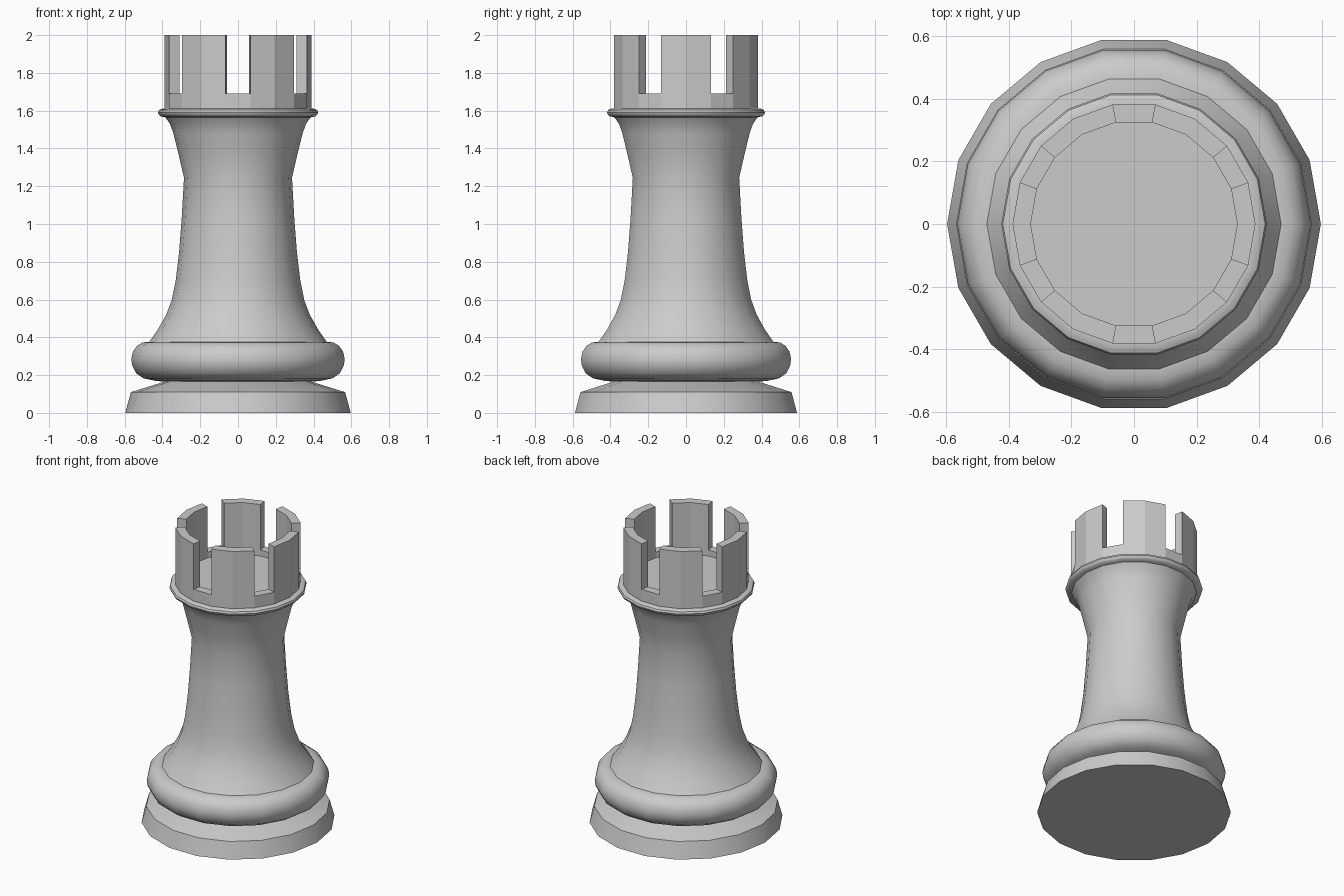
import bpy, bmesh, math

if "Cube" in bpy.data.objects:
    bpy.data.objects.remove(bpy.data.objects["Cube"])

SIDES = 18


def lathe(bm, profile):
    """Revolve (radius, z) points around z; returns a list of face bands."""
    rings = []
    for r, z in profile:
        rings.append([bm.verts.new((r * math.cos(2 * math.pi * i / SIDES),
                                    r * math.sin(2 * math.pi * i / SIDES), z))
                      for i in range(SIDES)])
    bands = []
    for a, b in zip(rings, rings[1:]):
        bands.append([bm.faces.new((a[i], a[(i + 1) % SIDES], b[(i + 1) % SIDES], b[i]))
                      for i in range(SIDES)])
    return rings, bands


def finish(bm, name, smooth_angle=None):
    mesh = bpy.data.meshes.new(name)
    bm.normal_update()
    bm.to_mesh(mesh)
    bm.free()
    obj = bpy.data.objects.new(name, mesh)
    bpy.context.collection.objects.link(obj)
    if smooth_angle:
        bpy.ops.object.select_all(action='DESELECT')
        obj.select_set(True)
        bpy.context.view_layer.objects.active = obj
        bpy.ops.object.shade_smooth_by_angle(angle=math.radians(smooth_angle))
    return obj


# Turned body: foot, rounded bulge, waisted shaft and collar ring
bm = bmesh.new()
rings, _ = lathe(bm, [
    (0.597, 0), (0.567, 0.11), (0.39, 0.165),                       # foot
    (0.44, 0.17), (0.50, 0.183), (0.54, 0.21), (0.56, 0.25),        # bulge
    (0.565, 0.285), (0.556, 0.325), (0.535, 0.355), (0.505, 0.373), (0.47, 0.376),
    (0.425, 0.44), (0.38, 0.52), (0.35, 0.60), (0.33, 0.70),        # shaft
    (0.312, 0.85), (0.298, 1.03), (0.286, 1.245),
    (0.315, 1.37), (0.342, 1.48), (0.36, 1.53), (0.385, 1.565),
    (0.41, 1.57), (0.421, 1.58), (0.424, 1.59), (0.419, 1.603),     # collar ring
    (0.405, 1.61), (0.388, 1.611)])
bm.faces.new(rings[0][::-1])
finish(bm, "tower_body", 32)

# Battlement: low wall with floor, then six merlons pulled up from its rim
bm = bmesh.new()
rings, bands = lathe(bm, [(0.388, 1.611), (0.388, 1.69), (0.33, 1.69), (0.33, 1.65)])
bm.faces.new(rings[-1])
merlons = [f for i, f in enumerate(bands[1]) if i % 3 != 1]
result = bmesh.ops.extrude_face_region(bm, geom=merlons)
raised = [g for g in result["geom"] if isinstance(g, bmesh.types.BMVert)]
bmesh.ops.translate(bm, verts=raised, vec=(0, 0, 0.31))
finish(bm, "battlement")
